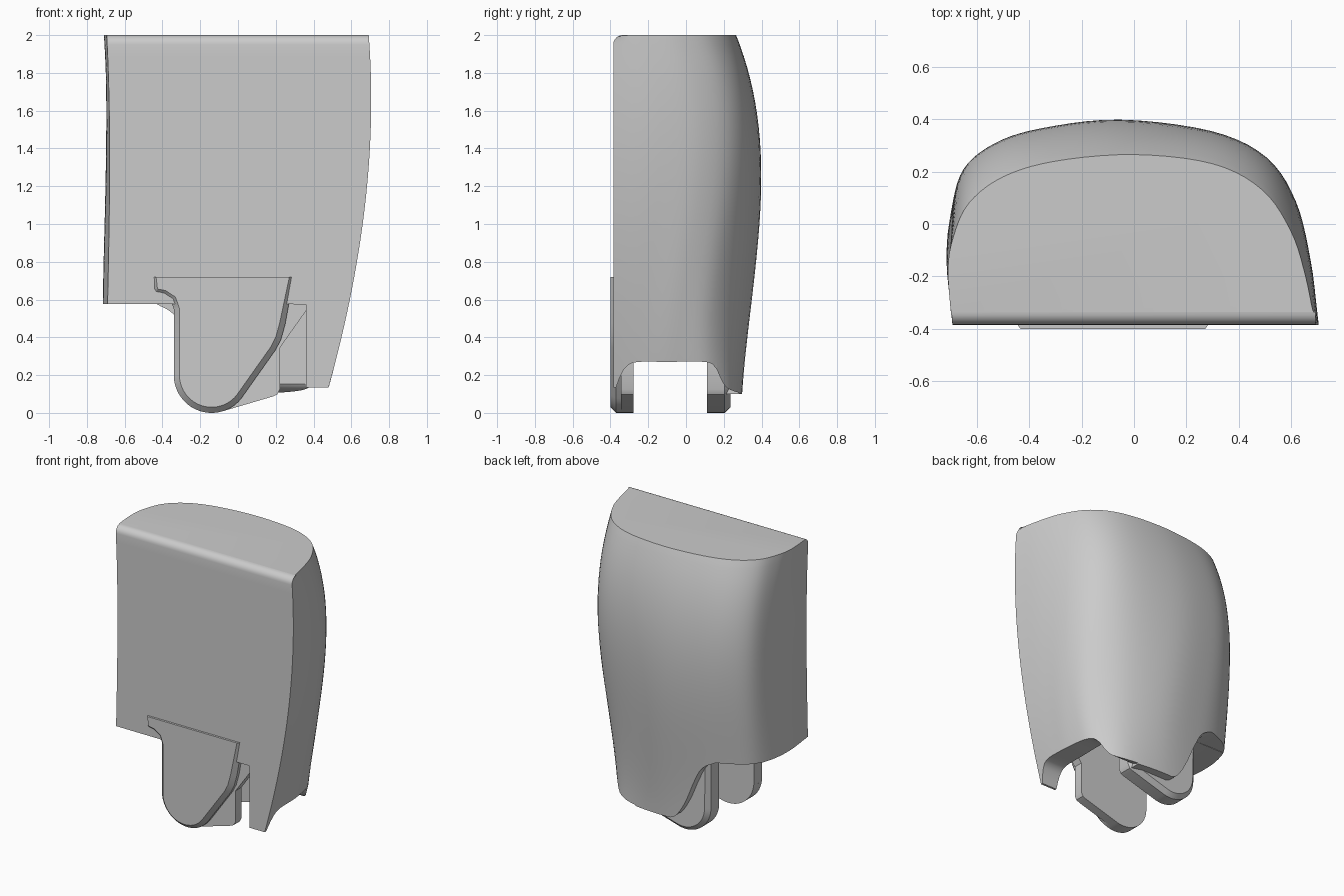
import bpy, bmesh, math
from mathutils import Vector

if "Cube" in bpy.data.objects:
    bpy.data.objects.remove(bpy.data.objects["Cube"])

# Body outlines (right front -> back -> left front) at four heights
LEVELS = [0.1, 0.6, 1.2, 2.0]
OUTLINES = [
    [(.47, -.385), (.475, -.2), (.465, -.03), (.43, .15), (.29, .26), (0, .297),
     (-.3, .27), (-.5, .22), (-.64, .13), (-.70, .0), (-.71, -.15), (-.70, -.385)],
    [(.592, -.385), (.582, -.2), (.565, -.02), (.497, .15), (.31, .285), (0, .348),
     (-.3, .318), (-.5, .26), (-.64, .17), (-.70, .03), (-.715, -.15), (-.69, -.385)],
    [(.683, -.385), (.66, -.15), (.615, .07), (.51, .24), (.3, .35), (-.05, .398),
     (-.35, .365), (-.53, .307), (-.65, .21), (-.695, .06), (-.70, -.12), (-.68, -.385)],
    [(.692, -.385), (.655, -.2), (.60, -.03), (.49, .13), (.3, .23), (0, .265),
     (-.3, .24), (-.5, .18), (-.63, .08), (-.69, -.05), (-.71, -.18), (-.695, -.385)],
]


def spline(pts, n=5):
    """Smooth open curve through the points."""
    p = [Vector(q) for q in pts]
    p = [2 * p[0] - p[1]] + p + [2 * p[-1] - p[-2]]
    out = []
    for i in range(1, len(p) - 2):
        a, b, c, d = p[i - 1:i + 3]
        for k in range(n):
            t = k / n
            out.append(.5 * (2 * b + (c - a) * t + (2 * a - 5 * b + 4 * c - d) * t * t
                             + (3 * b - a - 3 * c + d) * t ** 3))
    return out + [p[-2]]


def section(z):
    w = [math.prod((z - m) / (l - m) for m in LEVELS if m != l) for l in LEVELS]
    pts = [sum((Vector(o[i]) * k for o, k in zip(OUTLINES, w)), Vector((0, 0)))
           for i in range(12)]
    r = .05
    h = max(0, z - 2 + r)
    front = -.385 + r - math.sqrt(max(0, r * r - h * h))   # rounded top front edge
    return [(q.x, max(q.y, front), z) for q in spline(pts)]


def finish(name, bm):
    bmesh.ops.recalc_face_normals(bm, faces=bm.faces[:])
    me = bpy.data.meshes.new(name)
    bm.to_mesh(me)
    bm.free()
    ob = bpy.data.objects.new(name, me)
    bpy.context.collection.objects.link(ob)
    return ob


def prism(name, pts, axis, a, b, chamfer=0):
    """Extrude a profile along x or y; the end at b can be chamfered."""
    bm = bmesh.new()
    put = (lambda p, t: (p[0], t, p[1])) if axis == 'y' else (lambda p, t: (t, p[0], p[1]))
    s = [bm.verts.new(put(p, a)) for p in pts]
    e = [bm.verts.new(put(p, b)) for p in pts]
    n = len(pts)
    bm.faces.new(s)
    end = bm.faces.new(e)
    for i in range(n):
        bm.faces.new((s[i], s[(i + 1) % n], e[(i + 1) % n], e[i]))
    bmesh.ops.recalc_face_normals(bm, faces=bm.faces[:])
    if chamfer:
        bmesh.ops.inset_region(bm, faces=[end], thickness=chamfer, depth=chamfer)
    return finish(name, bm)


def smooth(ob):
    bpy.ops.object.select_all(action='DESELECT')
    ob.select_set(True)
    bpy.context.view_layer.objects.active = ob
    bpy.ops.object.shade_smooth_by_angle(angle=math.radians(30))


def arc(cx, cz, r, a0, a1, n=16):
    return [(cx + r * math.cos(math.radians(a0 + (a1 - a0) * i / n)),
             cz + r * math.sin(math.radians(a0 + (a1 - a0) * i / n))) for i in range(n + 1)]


# Main housing loft
zs = [.1 + 1.85 * i / 30 for i in range(31)]
zs += [1.95 + .05 * math.sin(math.radians(a)) for a in (15, 30, 45, 60, 75, 90)]
bm = bmesh.new()
rings = [[bm.verts.new(p) for p in section(z)] for z in zs]
n = len(rings[0])
for lo, hi in zip(rings, rings[1:]):
    for i in range(n):
        j = (i + 1) % n
        bm.faces.new((lo[i], lo[j], hi[j], hi[i]))
bm.faces.new(rings[0])
bm.faces.new(rings[-1])
body = finish("housing", bm)

# Cutters: knuckle cavity, back skirt edge, right arch
back_edge = [tuple(p) for p in spline([(-.06, .09), (-.13, .13), (-.2, .24), (-.27, .4),
                                       (-.33, .51), (-.41, .565), (-.5, .579), (-1, .579)], 4)]
right_arch = [tuple(p) for p in spline([(-.37, .135), (-.345, .2), (-.31, .25), (-.25, .27),
                                        (-.1, .27), (.1, .27), (.155, .24), (.185, .18),
                                        (.22, .13), (.3, .1)], 4)]
cutters = [
    prism("cavity_cut", [(-1, -.1), (.36, -.1), (.36, .575), (-1, .578)], 'y', -.6, .2),
    prism("back_cut", [(-1, -.1), (-.06, -.1)] + back_edge, 'y', .12, .9),
    prism("arch_cut", [(.3, -.1), (-.5, -.1), (-.5, .135)] + right_arch, 'x', .2, 1),
]
bpy.context.view_layer.objects.active = body
for c in cutters:
    m = body.modifiers.new("cut", 'BOOLEAN')
    m.operation = 'DIFFERENCE'
    m.solver = 'EXACT'
    m.object = c
    bpy.ops.object.modifier_apply(modifier=m.name)
for c in cutters:
    bpy.data.objects.remove(c)

# Front cover plate, standing slightly proud of the front face
tip = arc(-.14, .2, .2, 180, 322, 20)
cover_profile = ([(-.455, .74), (-.455, .65), (-.44, .63), (-.395, .62), (-.355, .595), (-.34, .55)]
                 + tip + [(.2, .335), (.228, .39), (.25, .47), (.295, .74)])
cover = prism("front_cover", cover_profile, 'y', -.33, -.37, .03)
for v in cover.data.vertices:      # square top edge
    if v.co.z > .7:
        v.co.z = .72

# Pair of hinge lugs with a flat lower right corner
lug_profile = ([(-.34, .63)] + arc(-.14, .2, .2, 180, 286, 18)
               + [(.185, .087), (.208, .098), (.222, .125), (.222, .345), (.36, .54), (.36, .63)])
front_lug = prism("front_lug", lug_profile, 'y', -.278, -.345)
back_lug = prism("back_lug", lug_profile, 'y', .112, .205, .03)

for ob in (body, cover, front_lug, back_lug):
    smooth(ob)
